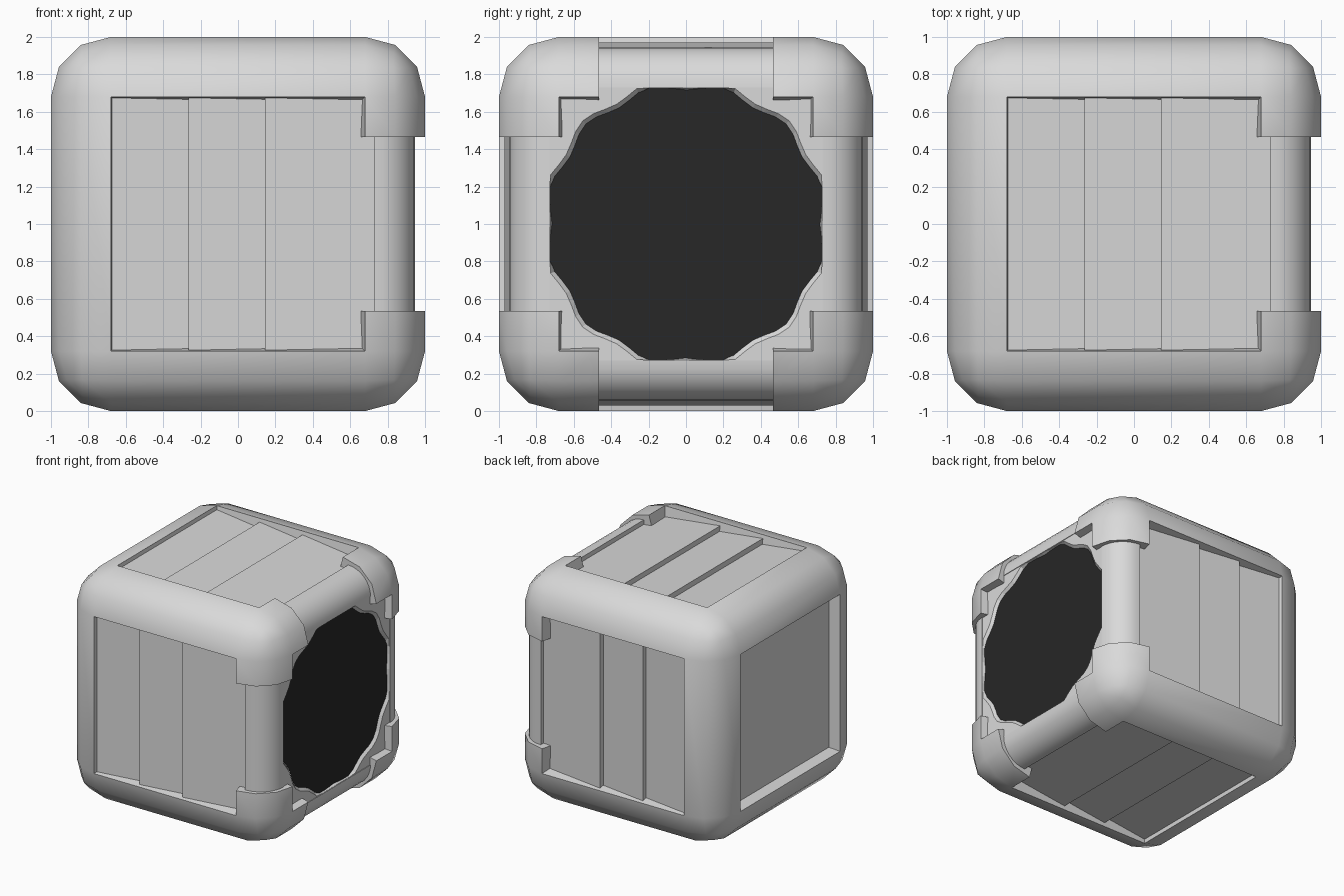
import bpy, bmesh
from math import pi, sin, cos, radians
from mathutils import Matrix, Vector

if "Cube" in bpy.data.objects:
    bpy.data.objects.remove(bpy.data.objects["Cube"], do_unlink=True)

LIFT = Matrix.Translation((0, 0, 1))


def material(name, value):
    m = bpy.data.materials.new(name)
    m.use_nodes = True
    col = (value, value, value, 1)
    m.diffuse_color = col
    m.node_tree.nodes["Principled BSDF"].inputs["Base Color"].default_value = col
    return m


GREY = material("light grey", 0.7)
BLACK = material("black", 0.02)


def add_object(name, bm, mat, turn=0, recalc=True):
    """Turn the part about the x axis, lift it and link it."""
    if recalc:
        bmesh.ops.recalc_face_normals(bm, faces=bm.faces)
    bm.transform(LIFT @ Matrix.Rotation(turn, 4, 'X'))
    me = bpy.data.meshes.new(name)
    bm.to_mesh(me)
    bm.free()
    me.materials.append(mat)
    ob = bpy.data.objects.new(name, me)
    bpy.context.collection.objects.link(ob)
    bpy.ops.object.select_all(action='DESELECT')
    ob.select_set(True)
    bpy.context.view_layer.objects.active = ob
    return ob


def prism(profile, half):
    """Extrude an x-y profile along z from -half to half."""
    bm = bmesh.new()
    face = bm.faces.new([bm.verts.new((x, y, -half)) for x, y in profile])
    ext = bmesh.ops.extrude_face_region(bm, geom=[face])
    up = [v for v in ext["geom"] if isinstance(v, bmesh.types.BMVert)]
    bmesh.ops.translate(bm, verts=up, vec=(0, 0, 2 * half))
    return bm


# Rounded outer frame, open on all six sides
FLAT, CUT = 0.68, 0.465
bm = bmesh.new()
bmesh.ops.create_cube(bm, size=2)
bmesh.ops.bevel(bm, geom=bm.edges[:], offset=1 - FLAT, segments=3,
                profile=0.5, affect='EDGES')
bm.normal_update()
flats = [f for f in bm.faces if max(abs(c) for c in f.normal) > 0.999]
bmesh.ops.delete(bm, geom=flats, context='FACES')
# Remove the middle of the four edges around the +x side
for axis in (Vector((0, 1, 0)), Vector((0, 0, 1))):
    for side in (-1, 1):
        faces = [f for f in bm.faces if f.calc_center_median().x > FLAT]
        geom = faces + list({e for f in faces for e in f.edges}) \
            + list({v for f in faces for v in f.verts})
        bmesh.ops.bisect_plane(bm, geom=geom, plane_co=axis * CUT * side,
                               plane_no=axis)
gaps = []
for f in bm.faces:
    c = f.calc_center_median()
    if c.x > FLAT and min(abs(c.y), abs(c.z)) < CUT:
        gaps.append(f)
bmesh.ops.delete(bm, geom=gaps, context='FACES')
frame = add_object("outer_frame", bm, GREY)
shell = frame.modifiers.new("thickness", 'SOLIDIFY')
shell.thickness = 0.1
shell.offset = -1
bpy.ops.object.modifier_apply(modifier=shell.name)
bpy.ops.object.shade_smooth_by_angle(angle=radians(40))

# Slanted overlapping planks and thin corner bars on four sides
R, C = 0.215, 0.73
arc = [(C + R * sin(t * pi / 16), -C - R * cos(t * pi / 16)) for t in range(9)]
seams = (-0.69, -0.265, 0.145, 0.735)
for k, side in enumerate(("front", "bottom", "back", "top")):
    for i in range(3):
        x0, x1 = seams[i], seams[i + 1]
        deep = 0.97 - 0.11 * (x1 - x0)
        bm = prism([(x0, -0.97), (x1, -deep), (x1, -0.88), (x0, -0.88)], 0.69)
        add_object(f"{side}_plank_{i + 1}", bm, GREY, k * pi / 2)
    add_object(f"{side}_bar", prism(arc + [(C, -C)], 0.6), GREY, k * pi / 2)
    bpy.ops.object.shade_smooth_by_angle(angle=radians(40))

# Flat recessed panel on the -x side
add_object("side_panel", prism([(-0.905, -0.7), (-0.905, 0.7),
                                (-0.87, 0.7), (-0.87, -0.7)], 0.7), GREY)

# Plate on the +x side with a scalloped hole, and the dark disc in it
COUNT, LIMIT = 72, 0.728


def ring(bm, x, base, limit, wave=0.02):
    verts = []
    for n in range(COUNT):
        a = 2 * pi * n / COUNT
        r = min(base - wave * cos(12 * a), limit / max(abs(cos(a)), abs(sin(a))))
        verts.append(bm.verts.new((x, r * cos(a), r * sin(a))))
    return verts


bm = bmesh.new()
rings = [ring(bm, 0.94, 9, 0.74, 0), ring(bm, 0.94, 0.76, LIMIT),
         ring(bm, 0.915, 0.735, LIMIT)]
for a, b in zip(rings, rings[1:]):
    for n in range(COUNT):
        m = (n + 1) % COUNT
        bm.faces.new((a[n], a[m], b[m], b[n]))
add_object("scalloped_plate", bm, GREY, recalc=False)

bm = bmesh.new()
bm.faces.new(ring(bm, 0.92, 0.737, LIMIT))
add_object("dark_disc", bm, BLACK, recalc=False)
